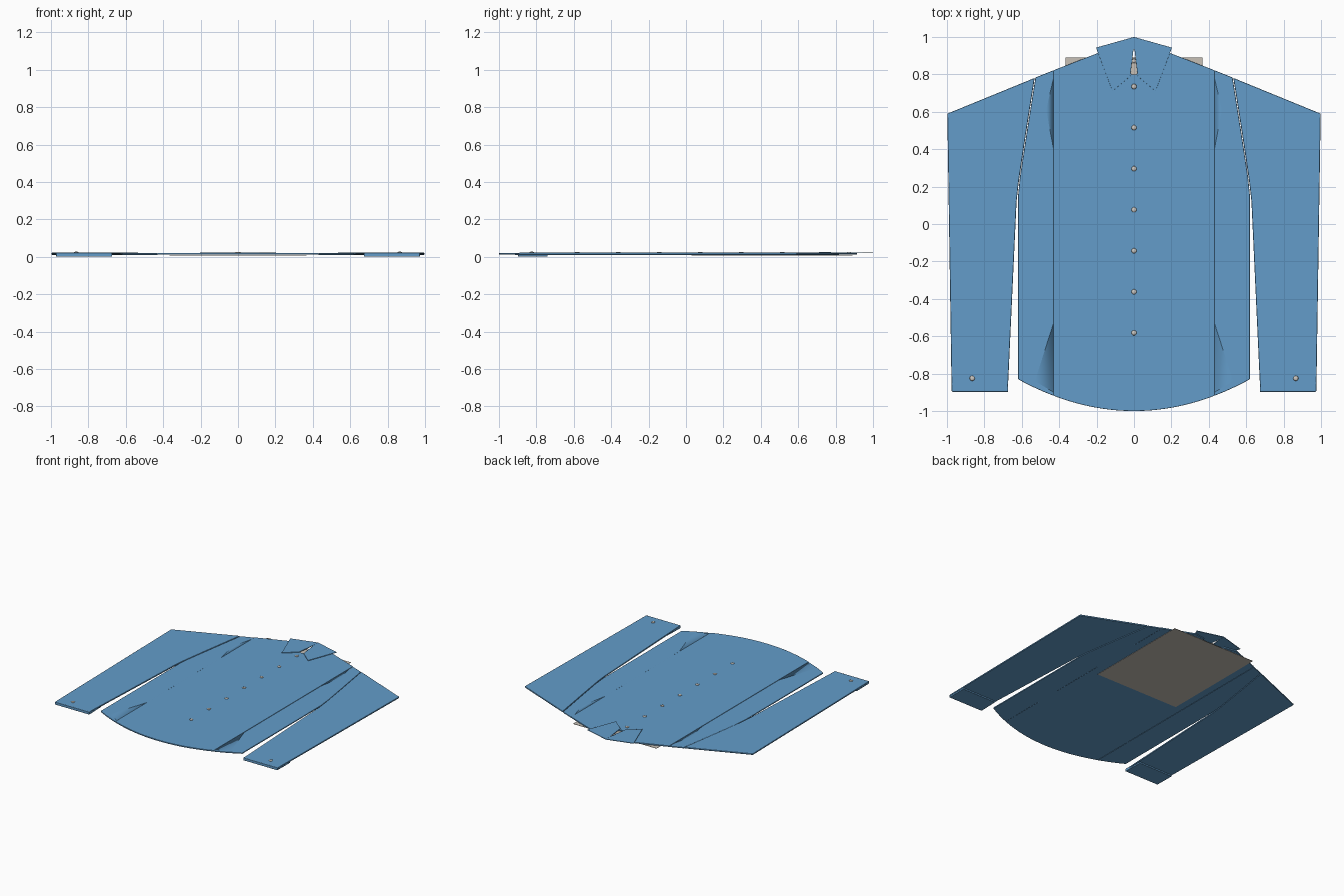
import bpy, bmesh, math

if "Cube" in bpy.data.objects:
    bpy.data.objects.remove(bpy.data.objects["Cube"])


def material(name, rgb):
    m = bpy.data.materials.new(name)
    m.diffuse_color = (*rgb, 1)
    m.use_nodes = True
    m.node_tree.nodes["Principled BSDF"].inputs["Base Color"].default_value = m.diffuse_color
    return m


BLUE = material("shirt_blue", (0.125, 0.335, 0.59))
BOARD = material("card_grey", (0.57, 0.53, 0.47))
PEARL = material("button_grey", (0.60, 0.57, 0.53))


def add_object(name, bm, mat):
    mesh = bpy.data.meshes.new(name)
    bm.to_mesh(mesh)
    bm.free()
    mesh.materials.append(mat)
    ob = bpy.data.objects.new(name, mesh)
    bpy.context.collection.objects.link(ob)
    return ob


def panel(name, pts, z0, z1, mat=BLUE, bevel=0.0, side=1):
    """Flat cloth piece: outline extruded from z0 to z1, softly rounded edges."""
    bm = bmesh.new()
    face = bm.faces.new([bm.verts.new((side * x, y, z0)) for x, y in pts])
    ext = bmesh.ops.extrude_face_region(bm, geom=[face])
    for v in ext["geom"]:
        if isinstance(v, bmesh.types.BMVert):
            v.co.z = z1
    bmesh.ops.recalc_face_normals(bm, faces=bm.faces)
    ob = add_object(name, bm, mat)
    if bevel:
        for p in ob.data.polygons:
            p.use_smooth = True
        mod = ob.modifiers.new("soft_edge", "BEVEL")
        mod.width = bevel
        mod.segments = 2
        mod.harden_normals = True
    return ob


def fold(name, tri, z, side, drop=0.004):
    """Pressed crease: thin triangle rolling over into the seam along its first edge."""
    bm = bmesh.new()
    a, b, c = [bm.verts.new((side * x, y, z)) for x, y in tri]
    low = [bm.verts.new((v.co.x - side * 0.001, v.co.y, z - drop)) for v in (a, b)]
    top = bm.faces.new((a, b, c))
    wall = bm.faces.new((b, a, low[0], low[1]))
    bmesh.ops.recalc_face_normals(bm, faces=bm.faces)
    if top.normal.z < 0:
        bmesh.ops.reverse_faces(bm, faces=[top, wall])
    for f in bm.faces:
        f.smooth = True
    return add_object(name, bm, BLUE)


def button(name, x, y, z, r=0.014):
    bm = bmesh.new()
    bmesh.ops.create_uvsphere(bm, u_segments=12, v_segments=6, radius=r)
    for v in bm.verts:
        v.co = (v.co.x + x, v.co.y + y, v.co.z * 0.35 + z)
    for f in bm.faces:
        f.smooth = True
    return add_object(name, bm, PEARL)


def hem(x):
    return -1 + 0.17 * (x / 0.62) ** 2


def hem_points(x0, x1, n):
    xs = [x0 + (x1 - x0) * i / n for i in range(n + 1)]
    return [(x, hem(x)) for x in xs]


# Front and back body between the two long side creases
panel("body_centre",
      [(0.43, 0.822), (0.19, 0.915), (0.10, 0.90), (0.012, 0.80), (-0.012, 0.80),
       (-0.10, 0.90), (-0.19, 0.915), (-0.43, 0.822)] + hem_points(-0.43, 0.43, 20),
      0.011, 0.0205, bevel=0.002)

for s, tag in ((-1, "left"), (1, "right")):
    # Side body panel, from crease to armhole
    panel("body_side_" + tag,
          [(0.43, 0.822), (0.527, 0.783), (0.575, 0.48), (0.61, 0.25), (0.62, 0.15)]
          + hem_points(0.62, 0.43, 7), 0.010, 0.019, bevel=0.003, side=s)

    # Sleeve with sloping shoulder line
    panel("sleeve_" + tag,
          [(0.531, 0.781), (0.998, 0.59), (0.975, -0.895), (0.675, -0.895),
           (0.628, 0.12), (0.617, 0.22), (0.58, 0.47)],
          0.010, 0.0215, bevel=0.004, side=s)

    # Cuff folded beneath the sleeve end
    panel("cuff_" + tag, [(0.678, -0.74), (0.974, -0.74), (0.972, -0.897), (0.673, -0.897)],
          0.0, 0.0205, bevel=0.002, side=s)
    button("cuff_button_" + tag, s * 0.865, -0.825, 0.0225)

    # Collar leaf
    panel("collar_" + tag,
          [(0, 1.0), (0.203, 0.943), (0.115, 0.71), (0.02, 0.79), (0.003, 0.93), (0, 0.935)],
          0.0215, 0.0265, bevel=0.001, side=s)

    # Pressed creases beside the seams
    fold("lower_crease_" + tag, [(0.43, -0.53), (0.43, -0.90), (0.53, -0.84)], 0.0200, s)
    fold("upper_crease_" + tag, [(0.43, 0.78), (0.43, 0.40), (0.47, 0.61)], 0.0200, s)

# Turned-over lining corners on the back
for i, tri in enumerate([[(0.40, 0.47), (0.43, 0.08), (0.46, 0.56)],
                         [(0.425, -0.31), (0.49, -0.65), (0.43, -0.55)],
                         [(-0.45, -0.56), (0.04, -0.79), (-0.32, -0.76)]]):
    bm = bmesh.new()
    f = bm.faces.new([bm.verts.new((x, y, 0.0092)) for x, y in tri])
    f.normal_update()
    if f.normal.z < 0:
        f.normal_flip()
    add_object("back_fold_%d" % i, bm, BLUE)

# Front buttons
for i in range(7):
    button("front_button_%d" % i, 0, 0.735 - 0.2195 * i, 0.0215)
button("collar_button", 0, 0.872, 0.020, 0.012)

# Stiffening card behind the chest
panel("backing_card", [(-0.365, 0.03), (0.365, 0.03), (0.365, 0.89), (-0.365, 0.89)],
      0.0065, 0.0085, BOARD)
